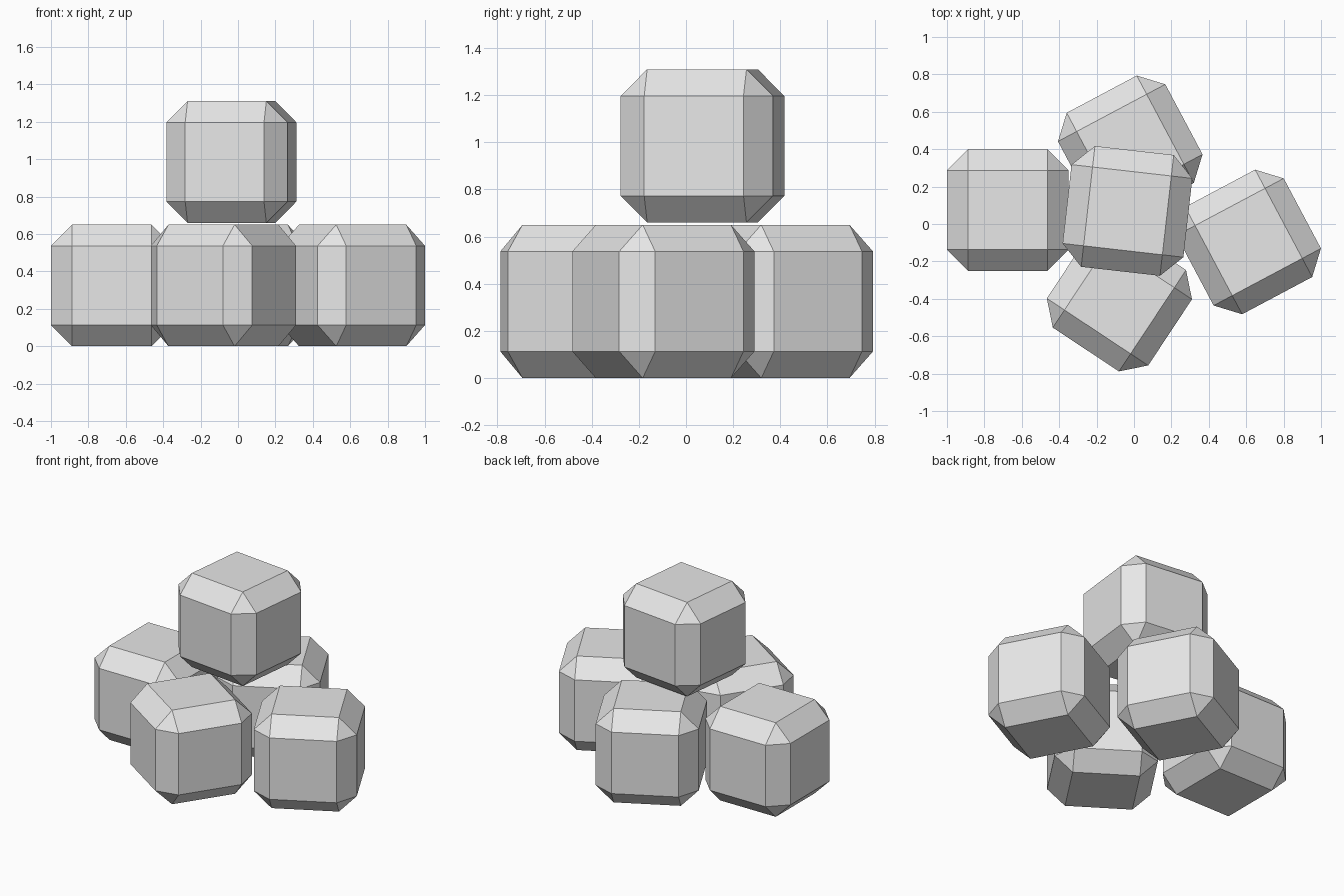
import bpy, bmesh, math

if "Cube" in bpy.data.objects:
    bpy.data.objects.remove(bpy.data.objects["Cube"])

SIZE, CHAMFER = 0.65, 0.113

grey = bpy.data.materials.new("light_grey")
grey.diffuse_color = (0.8, 0.8, 0.8, 1)
grey.use_nodes = True
grey.node_tree.nodes["Principled BSDF"].inputs["Base Color"].default_value = grey.diffuse_color


def chamfered_cube(name, x, y, z, turn):
    """Flat-shaded cube with single-step chamfered edges, turned about z."""
    bm = bmesh.new()
    bmesh.ops.create_cube(bm, size=SIZE)
    bmesh.ops.bevel(bm, geom=bm.edges[:], offset=CHAMFER, segments=1,
                    affect='EDGES', profile=0.5)
    mesh = bpy.data.meshes.new(name)
    bm.to_mesh(mesh)
    bm.free()
    mesh.materials.append(grey)
    obj = bpy.data.objects.new(name, mesh)
    obj.location = (x, y, z)
    obj.rotation_euler.z = math.radians(turn)
    bpy.context.collection.objects.link(obj)


# Four blocks on the ground and one stacked on top
low = SIZE / 2
chamfered_cube("left_block", -0.675, 0.075, low, 0)
chamfered_cube("back_block", -0.02, 0.407, low, 28)
chamfered_cube("front_block", -0.078, -0.40, low, -33.5)
chamfered_cube("right_block", 0.613, -0.096, low, 28)
chamfered_cube("top_block", -0.035, 0.07, 0.985, -6.5)
